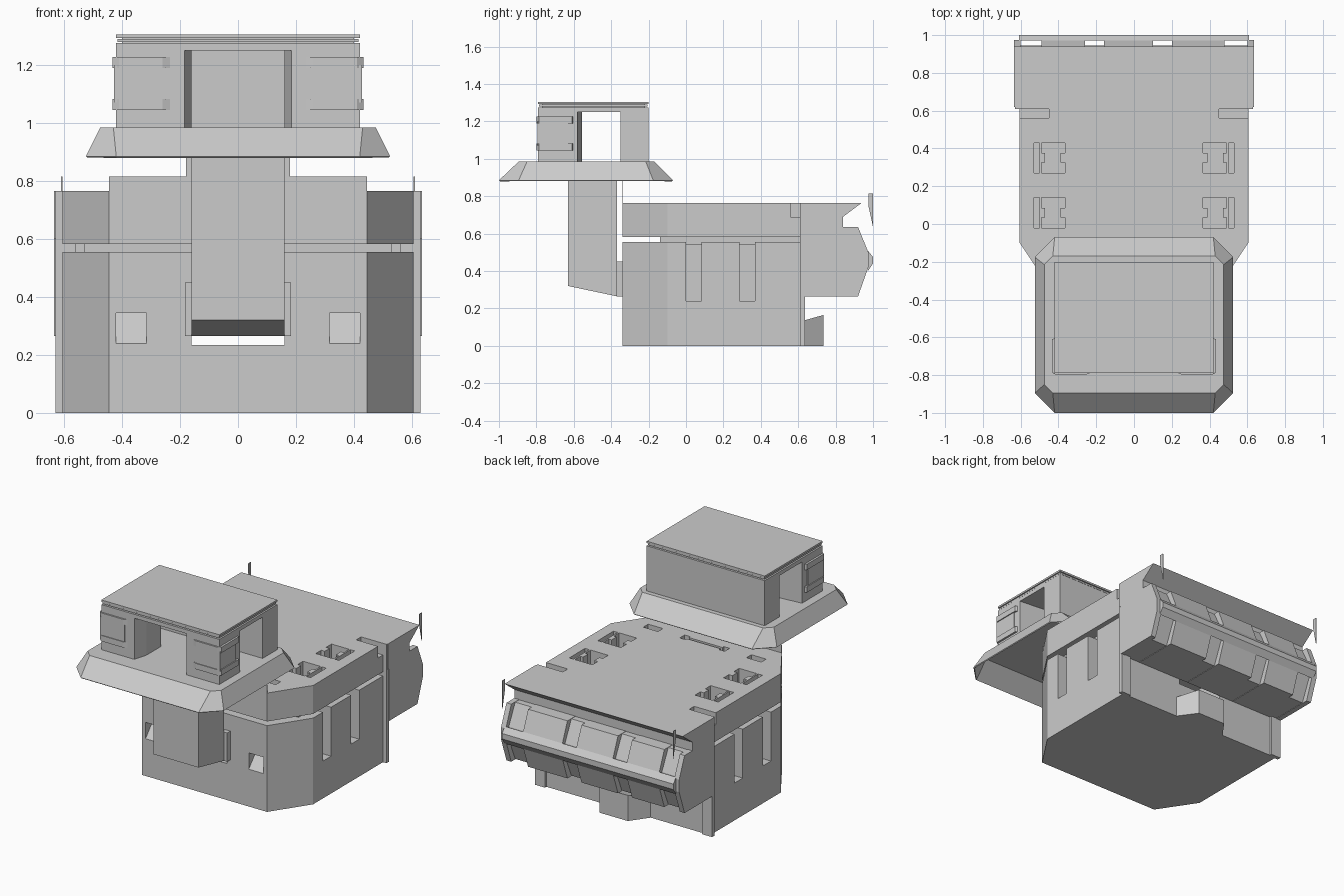
import bpy, bmesh

if "Cube" in bpy.data.objects:
    bpy.data.objects.remove(bpy.data.objects["Cube"])

def prism(name, pts, axis, lo, hi):
    """Extrude a 2D outline: axis 'x' takes (y,z) points, 'z' takes (x,y) points."""
    bm = bmesh.new()
    def place(p, t):
        return (t, p[0], p[1]) if axis == 'x' else (p[0], p[1], t)
    a = [bm.verts.new(place(p, lo)) for p in pts]
    b = [bm.verts.new(place(p, hi)) for p in pts]
    bm.faces.new(a)
    bm.faces.new(b)
    for i in range(len(pts)):
        j = (i + 1) % len(pts)
        bm.faces.new((a[i], a[j], b[j], b[i]))
    bmesh.ops.recalc_face_normals(bm, faces=bm.faces)
    me = bpy.data.meshes.new(name)
    bm.to_mesh(me)
    bm.free()
    ob = bpy.data.objects.new(name, me)
    bpy.context.collection.objects.link(ob)
    return ob

def box(name, x0, x1, y0, y1, z0, z1):
    return prism(name, [(x0, y0), (x1, y0), (x1, y1), (x0, y1)], 'z', z0, z1)

def span(s, a, b):
    return sorted((s * a, s * b))

def cut(ob, cutter):
    m = ob.modifiers.new("cut", 'BOOLEAN')
    m.operation, m.solver, m.object = 'DIFFERENCE', 'EXACT', cutter
    cutter.hide_render = True
    bpy.context.view_layer.objects.active = ob
    bpy.ops.object.modifier_apply(modifier=m.name)
    bpy.data.objects.remove(cutter)

def octagon(hx, y0, y1, c):
    return [(-hx + c, y0), (hx - c, y0), (hx, y0 + c), (hx, y1 - c),
            (hx - c, y1), (-hx + c, y1), (-hx, y1 - c), (-hx, y0 + c)]

# Hull: lower body, recessed seam and upper deck
plan = [(-.445, -.34), (.445, -.34), (.605, -.1), (.605, .62), (-.605, .62), (-.605, -.1)]
hull = prism("lower_hull", plan, 'z', 0, .555)
deck = prism("upper_deck", plan, 'z', .582, .765)
box("seam_core", -.53, .53, -.14, .62, .54, .6)
for s in (-1, 1):
    box("rear_side_plate", *span(s, .56, .63), .61, .635, 0, .765)

# Openings in the lower hull: neck tunnel, side slots, front vents
cut(hull, box("cutter", -.16, .16, -.5, .8, .235, .4))
for s in (-1, 1):
    for y in (0, .287):
        cut(hull, box("cutter", *span(s, .5, .7), y, y + .082, .24, .6))
    cut(hull, prism("cutter", [(-.36, .24), (-.34, .24), (-.25, .345), (-.36, .345)], 'x', *span(s, .315, .42)))

# Deck vents
for s in (-1, 1):
    for y in (.06, .35):
        cut(deck, box("cutter", *span(s, .39, .47), y - .08, y + .08, .5, .9))
        for d in (-1, 1):
            a, b = sorted((y + d * .025, y + d * .08))
            cut(deck, box("cutter", *span(s, .365, .49), a, b, .5, .9))
        cut(deck, box("cutter", *span(s, .50, .53), y - .08, y + .08, .5, .9))
    cut(deck, box("cutter", *span(s, .45, .7), .56, .61, .69, .9))
    cut(deck, box("cutter", *span(s, .315, .42), -.215, -.165, .66, .9))
    cut(deck, box("cutter", *span(s, .12, .16), -.215, -.165, .7, .9))
cut(deck, box("cutter", -.13, .13, -.2, -.18, .7, .9))

# Rear block: recessed core, overhanging lip, faceted panels and rail
prism("rear_core", [(.62, .268), (.88, .268), (.945, .42), (.945, .5), (.88, .633), (.62, .633)], 'x', -.63, .63)
prism("rear_lip", [(.62, .6), (.84, .6), (.84, .69), (.94, .765), (.62, .765)], 'x', -.634, .634)
panel = [(.63, .265), (.92, .265), (.975, .42), (.975, .5), (.92, .635), (.63, .635)]
for a, b in ((-.634, -.6), (-.49, -.26), (-.16, .1), (.2, .48), (.6, .634)):
    prism("rear_panel", panel, 'x', a, b)
prism("rear_rail", [(.972, .4), (1, .44), (1, .475), (.972, .51)], 'x', -.61, .61)
for s in (-1, 1):
    prism("rear_fin", [(.975, .815), (1, .815), (1, .635), (.975, .75)], 'x', *span(s, .606, .61))

# Tapered spout low on the rear wall
spout = prism("rear_spout", [(-.19, .61), (.19, .61), (.1, .735), (-.1, .735)], 'z', 0, .165)
for v in spout.data.vertices:
    if v.co.z > .1 and v.co.y < .7:
        v.co.z = .13

# Neck with lower collar and thin front plates
prism("neck", [(-.63, .32), (-.37, .265), (-.37, .98), (-.63, .98)], 'x', -.16, .16)
box("neck_collar", -.183, .183, -.372, -.335, .265, .45)
box("front_plate", -.445, .445, -.34, -.336, .7, .815)
box("front_plate_upper", -.18, .18, -.34, -.336, .815, .9)

# Brim: sloping skirt, hollow underneath
outer = octagon(.525, -1, -.07, .105)
inner = octagon(.475, -.895, -.17, .045)
bm = bmesh.new()
lo = [bm.verts.new((x, y, .885)) for x, y in outer]
hi = [bm.verts.new((x, y, .985)) for x, y in inner]
for i in range(8):
    j = (i + 1) % 8
    bm.faces.new((lo[i], lo[j], hi[j], hi[i]))
bm.faces.new(hi)
me = bpy.data.meshes.new("brim")
bm.to_mesh(me)
bm.free()
brim = bpy.data.objects.new("brim", me)
bpy.context.collection.objects.link(brim)
sol = brim.modifiers.new("thickness", 'SOLIDIFY')
sol.thickness, sol.offset = .008, -1

# Cabin: rear wall, front pillars with wrapping bands, stepped roof
box("cabin_rear_wall", -.42, .42, -.35, -.2, .98, 1.26)
for s in (-1, 1):
    x0, x1 = span(s, .185, .42)
    pillar = [(s * x, y) for x, y in ((.185, -.79), (.42, -.79), (.42, -.58), (.16, -.555), (.16, -.7))]
    prism("cabin_pillar", pillar, 'z', .98, 1.26)
    for z in (1.045, 1.19):
        band = [(s * x, y) for x, y in ((.23, -.788), (.26, -.8), (.41, -.8), (.433, -.785),
                                        (.433, -.61), (.41, -.6), (.41, -.78), (.23, -.78))]
        prism("pillar_band", band, 'z', z, z + .037)
    box("pillar_panel", *span(s, .25, .427), -.795, -.63, 1.07, 1.2)
box("cabin_header", -.42, .42, -.79, -.2, 1.25, 1.275)
box("roof_step", -.40, .40, -.77, -.22, 1.27, 1.295)
box("roof_step_band", -.415, .415, -.785, -.205, 1.28, 1.29)
box("roof_cap", -.42, .42, -.79, -.2, 1.293, 1.305)
